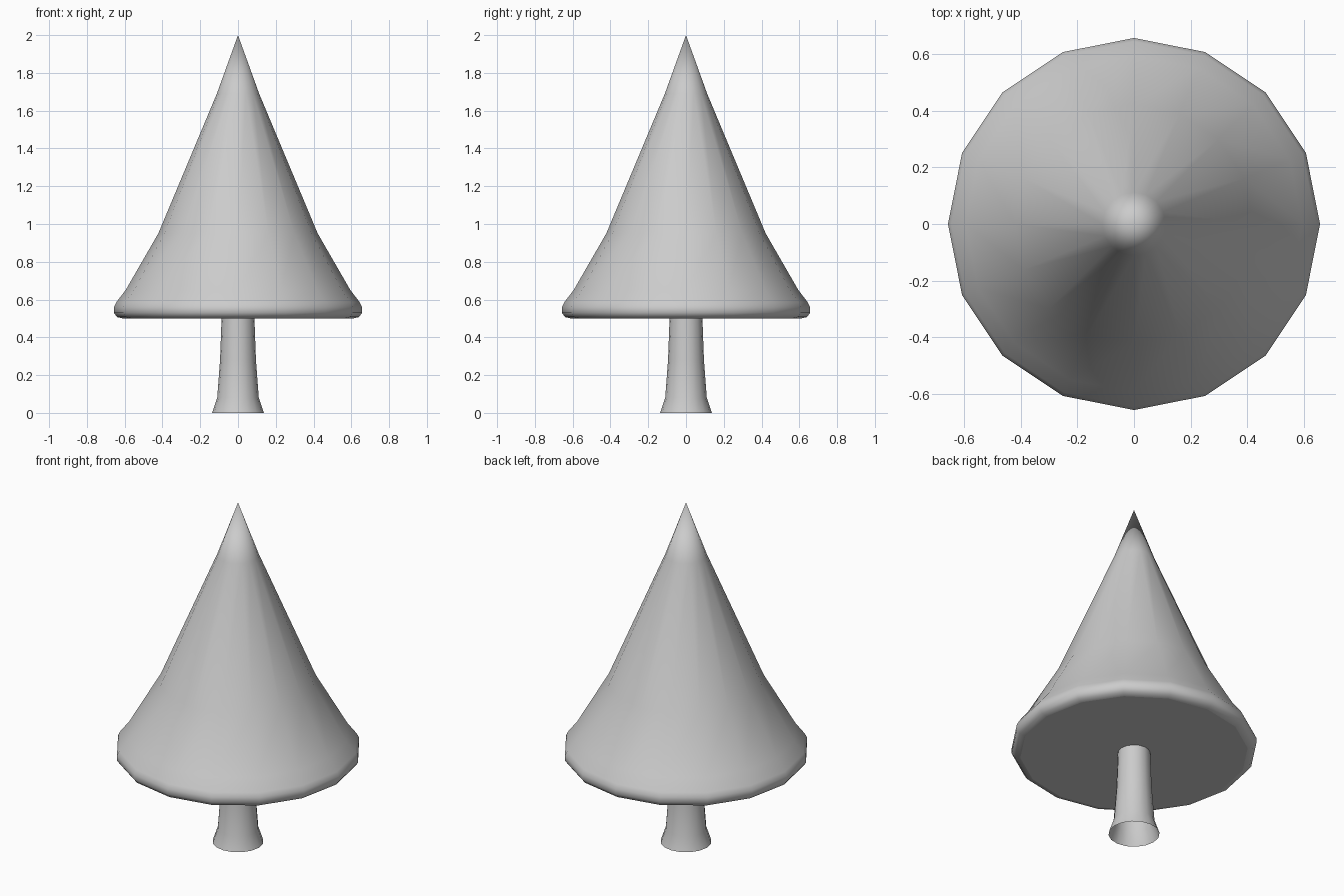
import bpy, bmesh
from math import cos, sin, pi

if "Cube" in bpy.data.objects:
    bpy.data.objects.remove(bpy.data.objects["Cube"])

SIDES = 16

def lathe(name, profile, cap_start=False):
    """Revolve (radius, z) points, listed bottom to top; radius 0 makes a tip."""
    bm = bmesh.new()
    rings = []
    for r, z in profile:
        n = SIDES if r > 0 else 1
        rings.append([bm.verts.new((r * cos(2 * pi * i / SIDES),
                                    r * sin(2 * pi * i / SIDES), z)) for i in range(n)])
    for a, b in zip(rings, rings[1:]):
        for i in range(SIDES):
            j = (i + 1) % SIDES
            if len(b) == 1:
                bm.faces.new((a[i], a[j], b[0]))
            else:
                bm.faces.new((a[i], a[j], b[j], b[i]))
    for f in bm.faces:
        f.smooth = True
    if cap_start:
        bm.faces.new(rings[0][::-1])
    mesh = bpy.data.meshes.new(name)
    bm.to_mesh(mesh)
    bm.free()
    obj = bpy.data.objects.new(name, mesh)
    bpy.context.collection.objects.link(obj)
    return obj

# Flared trunk, open at the foot
lathe("trunk", [(0.137, 0), (0.11, 0.08), (0.095, 0.28), (0.087, 0.50)])

# Cone of foliage with rounded rim and flat underside
lathe("foliage", [(0.61, 0.50), (0.64, 0.507), (0.657, 0.53), (0.657, 0.56),
                  (0.645, 0.585), (0.595, 0.65), (0.422, 0.95),
                  (0.112, 1.69), (0, 2.0)], cap_start=True)
